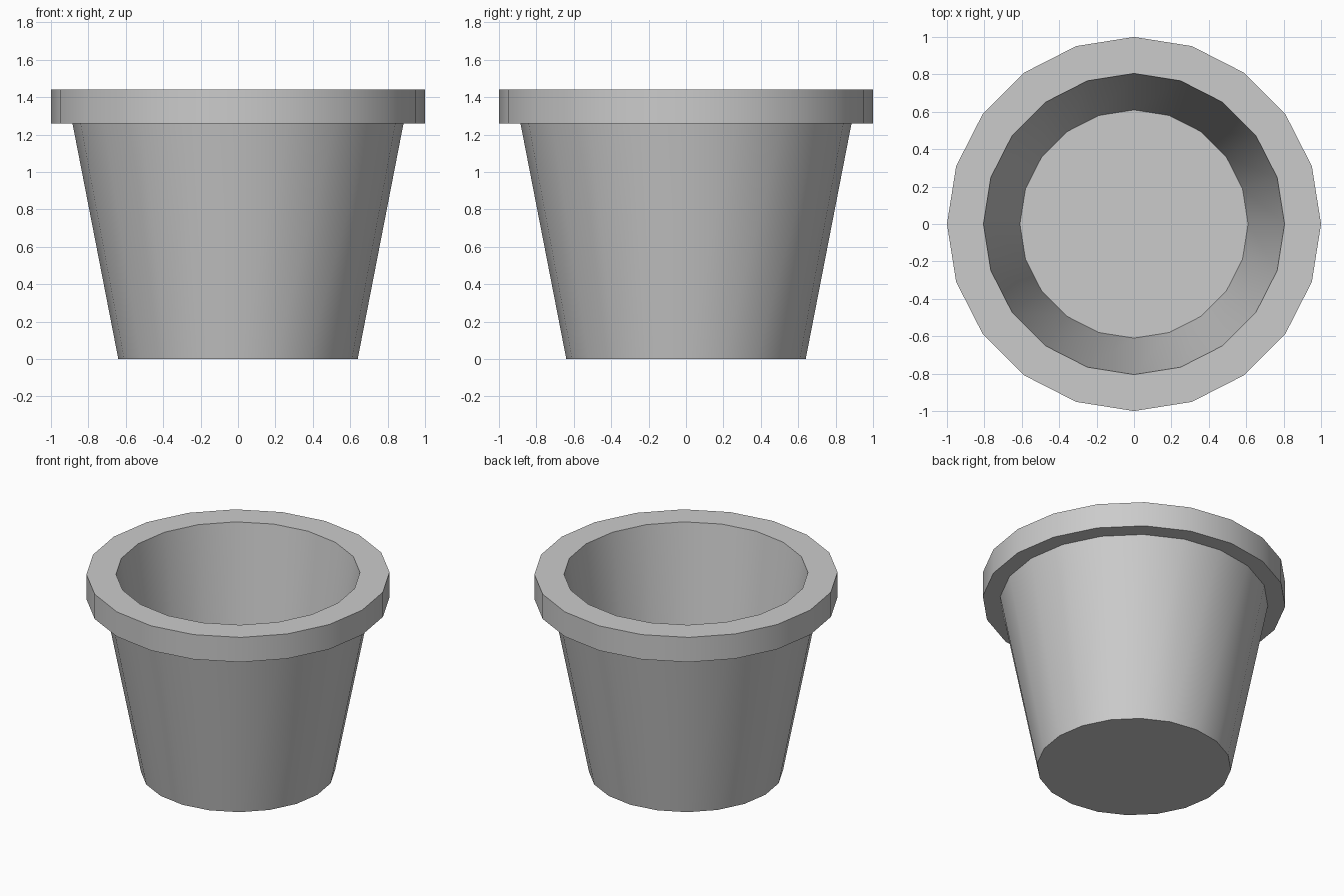
import bpy, bmesh, math

if "Cube" in bpy.data.objects:
    bpy.data.objects.remove(bpy.data.objects["Cube"])

SIDES = 20

# Pot profile (radius, height): outer wall, rim, inner wall down to the floor
PROFILE = [
    (0.64, 0.0), (0.885, 1.26),
    (1.0, 1.26), (1.0, 1.44),
    (0.805, 1.44), (0.61, 0.12),
]


def lathe(name, profile, sides):
    """Spin a profile round z and cap both ends with flat faces."""
    bm = bmesh.new()
    rings = []
    for r, z in profile:
        rings.append([bm.verts.new((r * math.cos(2 * math.pi * i / sides),
                                    r * math.sin(2 * math.pi * i / sides), z))
                      for i in range(sides)])
    for a, b in zip(rings, rings[1:]):
        for i in range(sides):
            j = (i + 1) % sides
            bm.faces.new((a[i], a[j], b[j], b[i]))
    bm.faces.new(rings[0][::-1])
    bm.faces.new(rings[-1])
    bmesh.ops.recalc_face_normals(bm, faces=bm.faces)
    mesh = bpy.data.meshes.new(name)
    bm.to_mesh(mesh)
    bm.free()
    obj = bpy.data.objects.new(name, mesh)
    bpy.context.collection.objects.link(obj)
    return obj


# Flower pot, smooth round the sides with crisp rim edges
pot = lathe("flower_pot", PROFILE, SIDES)
bpy.context.view_layer.objects.active = pot
pot.select_set(True)
bpy.ops.object.shade_smooth_by_angle(angle=math.radians(30))
